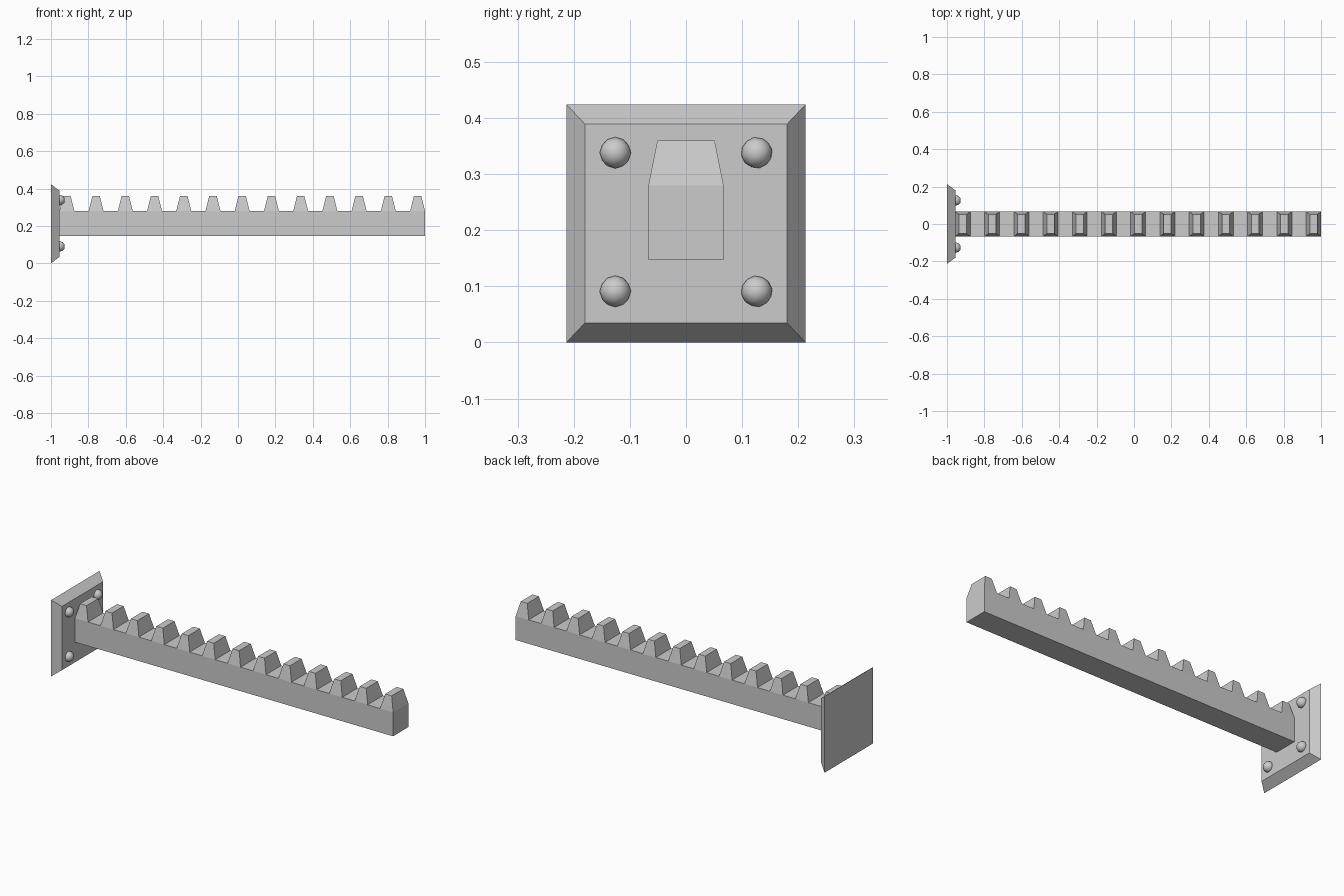
import bpy, bmesh, math
from mathutils import Matrix

if "Cube" in bpy.data.objects:
    bpy.data.objects.remove(bpy.data.objects["Cube"])


def finish(bm, name):
    bmesh.ops.recalc_face_normals(bm, faces=bm.faces)
    mesh = bpy.data.meshes.new(name)
    bm.to_mesh(mesh)
    bm.free()
    obj = bpy.data.objects.new(name, mesh)
    bpy.context.collection.objects.link(obj)
    return obj


def loft(bm, a, b):
    """Join two four-point loops into a closed frustum."""
    va = [bm.verts.new(p) for p in a]
    vb = [bm.verts.new(p) for p in b]
    bm.faces.new(va)
    bm.faces.new(vb)
    for i in range(4):
        j = (i + 1) % 4
        bm.faces.new((va[i], va[j], vb[j], vb[i]))


SIGNS = [(-1, -1), (1, -1), (1, 1), (-1, 1)]
PLATE_X = -0.955

# Bevelled wall plate
bm = bmesh.new()
loft(bm,
     [(-1, s * 0.213, 0.212 + t * 0.212) for s, t in SIGNS],
     [(PLATE_X, s * 0.18, 0.212 + t * 0.177) for s, t in SIGNS])
finish(bm, "wall_plate")

# Toothed bar: plain bar with valley floors, teeth stand on top
bar_w, bar_low, bar_high = 0.067, 0.147, 0.28
bm = bmesh.new()
loft(bm,
     [(PLATE_X, s * bar_w, bar_low if t < 0 else bar_high) for s, t in SIGNS],
     [(1, s * bar_w, bar_low if t < 0 else bar_high) for s, t in SIGNS])
finish(bm, "rack_bar")

# Thirteen tapered teeth
teeth, half = 13, 0.04
first, last = PLATE_X + half, 1 - half
bm = bmesh.new()
for i in range(teeth):
    x = first + (last - first) * i / (teeth - 1)
    loft(bm,
         [(x + s * half, t * bar_w, bar_high) for s, t in SIGNS],
         [(x + s * 0.02, t * 0.051, 0.36) for s, t in SIGNS])
finish(bm, "rack_teeth")

# Four low-poly round bolt heads
for side in (-1, 1):
    for level, z in (("lower", 0.091), ("upper", 0.338)):
        bm = bmesh.new()
        bmesh.ops.create_icosphere(bm, subdivisions=2, radius=0.028)
        if side > 0:
            bm.transform(Matrix.Rotation(math.radians(100), 4, 'X'))
        bm.transform(Matrix.Translation((PLATE_X + 0.002, side * 0.126, z)))
        for f in bm.faces:
            f.smooth = True
        finish(bm, f"bolt_{level}_{'left' if side < 0 else 'right'}")
